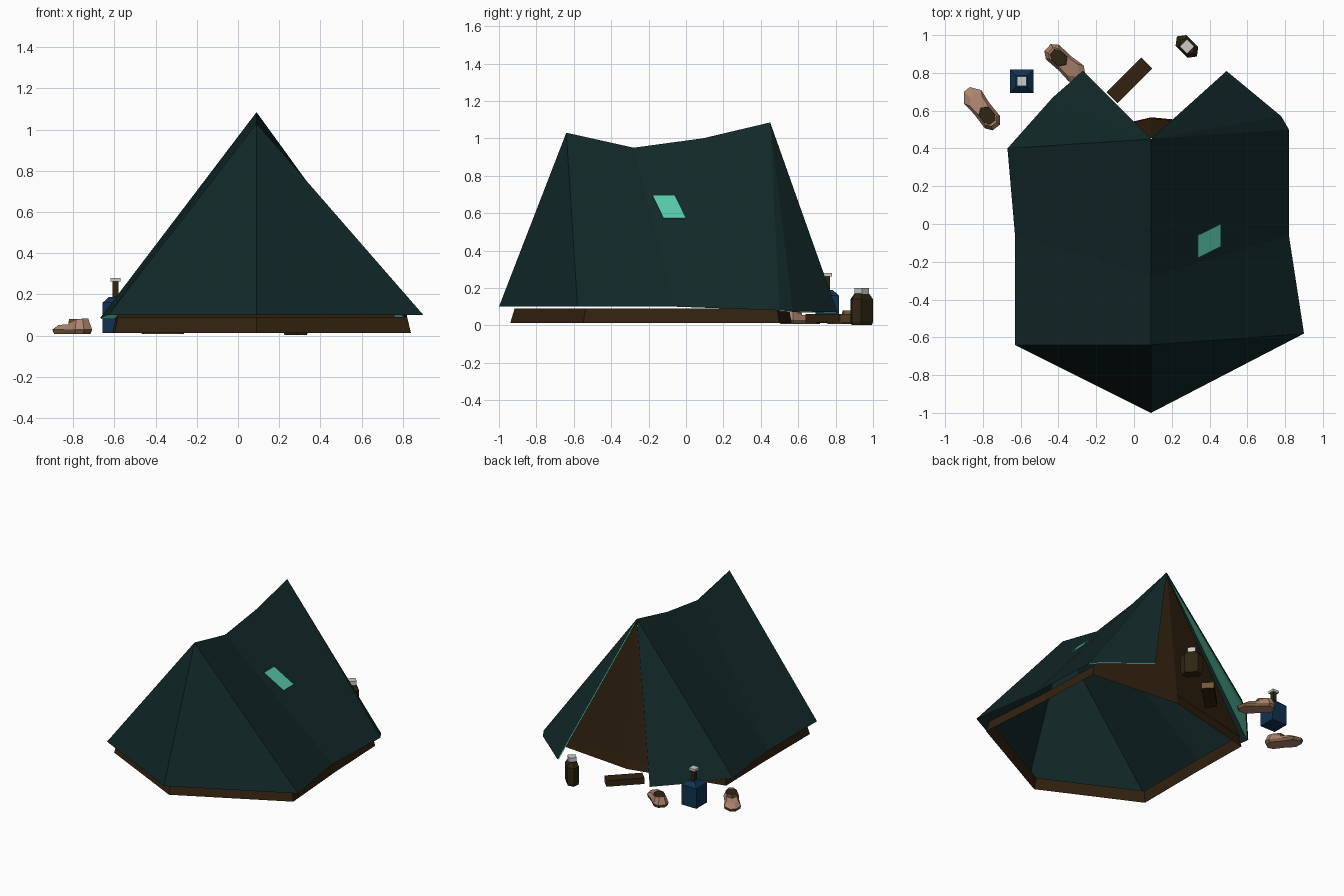
import bpy, bmesh
from math import cos, sin, pi, radians
from mathutils import Vector, Matrix

if "Cube" in bpy.data.objects:
    bpy.data.objects.remove(bpy.data.objects["Cube"])


def material(name, rgb):
    m = bpy.data.materials.new(name)
    m.use_nodes = True
    color = (*rgb, 1)
    m.diffuse_color = color
    m.node_tree.nodes["Principled BSDF"].inputs["Base Color"].default_value = color
    return m


canvas = material("dark teal canvas", (0.006, 0.021, 0.021))
mint = material("mint lining", (0.1, 0.6, 0.41))
brown = material("dark brown", (0.032, 0.016, 0.005))
blue = material("navy blue", (0.005, 0.032, 0.08))
grey = material("light grey", (0.6, 0.6, 0.58))
pink = material("dusty pink leather", (0.42, 0.23, 0.16))
tan = material("olive tan", (0.17, 0.1, 0.04))
dark = material("dark olive brown", (0.028, 0.019, 0.006))


def build(name, verts, faces, mats, rule=None, recalc=False):
    """Mesh object; rule(polygon) picks the material slot."""
    me = bpy.data.meshes.new(name)
    me.from_pydata([tuple(v) for v in verts], [], faces)
    if recalc:
        bm = bmesh.new()
        bm.from_mesh(me)
        bmesh.ops.recalc_face_normals(bm, faces=bm.faces)
        bm.to_mesh(me)
        bm.free()
    for m in mats:
        me.materials.append(m)
    if rule:
        for p in me.polygons:
            p.material_index = rule(p)
    ob = bpy.data.objects.new(name, me)
    bpy.context.collection.objects.link(ob)
    return ob


def loft(name, rings, mats, rule=None, bottom=True, top=True):
    """Join equal-length rings of points into a skin."""
    n = len(rings[0])
    verts = [v for r in rings for v in r]
    faces = [(k * n + i, k * n + (i + 1) % n, (k + 1) * n + (i + 1) % n, (k + 1) * n + i)
             for k in range(len(rings) - 1) for i in range(n)]
    if bottom:
        faces.append(tuple(reversed(range(n))))
    if top:
        faces.append(tuple(range(len(verts) - n, len(verts))))
    return build(name, verts, faces, mats, rule, recalc=bottom and top)


def ring(outline, z, scale=1.0, center=(0, 0), turn=0):
    c, s = cos(radians(turn)), sin(radians(turn))
    return [(center[0] + scale * (x * c - y * s), center[1] + scale * (x * s + y * c), z)
            for x, y in outline]


def square(h):
    return [(-h, -h), (h, -h), (h, h), (-h, h)]


# Tent canvas: ridge, hem points on each side and a pointed front
MID = 0.09
ridge = [(MID, -0.64, 1.03), (MID, -0.28, 0.95), (MID, 0.09, 1.0), (MID, 0.45, 1.085)]
nose = (MID, -1.0, 0.1)
left_hem = [(0.9, -0.58, 0.1), (0.82, -0.06, 0.1), (0.82, 0.5, 0.08)]
right_hem = [(-0.63, -0.64, 0.1), (-0.63, -0.06, 0.1), (-0.67, 0.4, 0.085)]
left_flap = [left_hem[2], (0.78, 0.57, 0.075), (0.49, 0.81, 0.07)]
right_flap = [right_hem[2], (-0.43, 0.67, 0.08), (-0.27, 0.81, 0.07)]

verts = ridge + [nose] + left_hem + right_hem
left_faces = [(4, 5, 0), (0, 5, 6, 1), (1, 6, 2), (2, 6, 7, 3)]
right_faces = [tuple(reversed([i + 3 if i > 4 else i for i in f])) for f in left_faces]
build("tent_canvas", verts, left_faces + right_faces, [canvas])

# Door flaps with a mint inner lining
for side, flap, sx in (("left", left_flap, 1), ("right", right_flap, -1)):
    pts = [Vector(p) for p in [ridge[3]] + flap]
    tris = [(0, 1, 2), (0, 2, 3)]
    back = [tuple(reversed(t)) for t in tris]
    outer, inner = (tris, back) if sx > 0 else (back, tris)
    build(side + "_door_flap", pts, outer, [canvas])
    shift = Vector((-sx * 0.004, -0.004, -0.004))
    build(side + "_flap_lining", [p + shift for p in pts], inner, [mint])

# Closed inner door
build("inner_door",
      [(MID, 0.455, 1.05), (0.77, 0.49, 0.08), (MID, 0.56, 0.08), (-0.6, 0.4, 0.08)],
      [(0, 2, 1), (0, 3, 2)], [brown])

# Open skirt round the foot of the tent
foot = [(MID, -0.94), (0.84, -0.55), (0.8, 0.0), (0.78, 0.5),
        (MID, 0.565), (-0.61, 0.4), (-0.6, -0.06), (-0.6, -0.6)]
foot = [(x - MID, y) for x, y in foot]
loft("tent_skirt", [ring(foot, 0.012, 1, (MID, 0)), ring(foot, 0.09, 0.975, (MID, 0))],
     [brown], bottom=False, top=False)

# Window plate on the left wall
quad = [(0.34, -0.18, 0.698), (0.46, -0.12, 0.574), (0.46, 0.0, 0.574), (0.34, -0.06, 0.698)]
loft("window_patch", [[Vector(p) - Vector((0.004, 0, 0.004)) for p in quad], quad], [mint])

# Bottle: stretched hexagon with a grey cap
BOTTLE = (0.28, 0.94)
hexagon = [(0.075, 0.0), (0.045, 0.04), (-0.045, 0.04),
           (-0.075, 0.0), (-0.045, -0.04), (0.045, -0.04)]
loft("bottle_body", [ring(hexagon, z, s, BOTTLE, -45)
                     for z, s in ((0.003, 0.9), (0.02, 1), (0.14, 1), (0.17, 0.65))], [dark])
loft("bottle_cap", [ring(square(0.027), z, 1, BOTTLE, -45) for z in (0.168, 0.2)], [grey])

# Camp stove: blue canister, burner stem and grey plate
STOVE = (-0.595, 0.755)
loft("stove_canister", [ring(square(0.062), z, s, STOVE)
                        for z, s in ((0.012, 1), (0.16, 1), (0.188, 0.5))], [blue])
loft("stove_stem", [ring(square(0.014), z, 1, STOVE) for z in (0.185, 0.265)], [dark])
loft("stove_plate", [ring(square(0.025), z, 1, STOVE) for z in (0.262, 0.28)], [grey])

# Firewood log with pale cut ends
plank = [(-0.13, -0.042), (0.13, -0.042), (0.13, 0.042), (-0.13, 0.042)]
axis = Vector((1, 1, 0)).normalized()
loft("firewood_log", [ring(plank, z, 1, (-0.025, 0.76), 45) for z in (0.015, 0.06)],
     [brown, tan], lambda p: 1 if abs(p.normal.dot(axis)) > 0.9 else 0)


# Shoes: tan sole, pink upper, raised heel with a dark opening
def shoe(name, center, turn):
    outline = [(0.13, 0.02), (0.08, 0.058), (0.0, 0.05), (-0.09, 0.052),
               (-0.125, 0.025), (-0.125, -0.025), (-0.09, -0.052),
               (0.0, -0.05), (0.08, -0.058), (0.13, -0.02)]
    rings = [ring(outline, 0.008, 0.92, center, turn), ring(outline, 0.03, 1, center, turn)]
    c, s = cos(radians(turn)), sin(radians(turn))
    upper = []
    for x, y in outline:
        px, py = x * 0.75 - 0.01, y * 0.7
        height = 0.052 + max(0.0, -px) * 0.3
        upper.append((center[0] + px * c - py * s, center[1] + px * s + py * c, height))
    loft(name + "_body", rings + [upper], [tan, pink],
         lambda p: 1 if p.normal.z > 0.3 or p.normal.z < -0.8 else 0)
    collar = [(0.03, 0.0), (0.005, 0.036), (-0.05, 0.038), (-0.085, 0.02),
              (-0.085, -0.02), (-0.05, -0.038), (0.005, -0.036)]
    collar_center = (center[0] - 0.02 * c, center[1] - 0.02 * s)
    loft(name + "_opening", [ring(collar, z, k, collar_center, turn)
                             for z, k in ((0.04, 1), (0.08, 0.9))],
         [tan, dark], lambda p: 1 if p.normal.z > 0.5 else 0)


shoe("right_shoe", (-0.805, 0.61), 128)
shoe("left_shoe", (-0.365, 0.85), -42)
